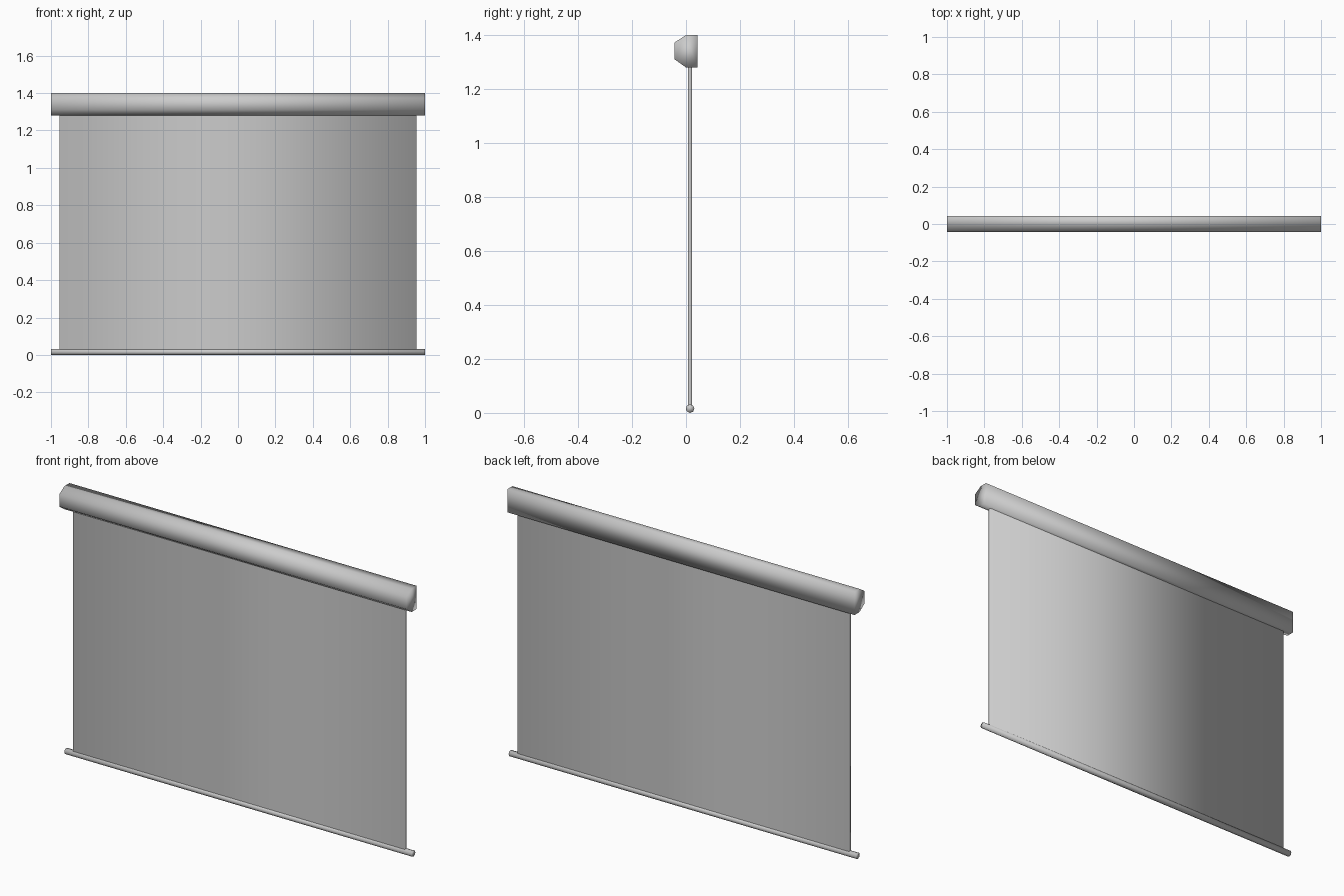
import bpy
import bmesh
import math

cube = bpy.data.objects.get("Cube")
if cube:
    bpy.data.objects.remove(cube, do_unlink=True)

grey = bpy.data.materials.new("light grey")
grey.use_nodes = True
colour = (0.6, 0.6, 0.6, 1)
grey.diffuse_color = colour
grey.node_tree.nodes["Principled BSDF"].inputs["Base Color"].default_value = colour


def extrude_along_x(name, profile, half_width, capped=True):
    """Sweep a closed (y, z) profile from -half_width to +half_width."""
    bm = bmesh.new()
    ends = [[bm.verts.new((x, y, z)) for y, z in profile]
            for x in (-half_width, half_width)]
    count = len(profile)
    for i in range(count):
        j = (i + 1) % count
        bm.faces.new((ends[0][i], ends[0][j], ends[1][j], ends[1][i]))
    if capped:
        for end in ends:
            bm.faces.new(end)
    return finish(name, bm)


def finish(name, bm):
    bmesh.ops.recalc_face_normals(bm, faces=bm.faces)
    for face in bm.faces:
        face.smooth = True
    mesh = bpy.data.meshes.new(name)
    bm.to_mesh(mesh)
    bm.free()
    mesh.materials.append(grey)
    obj = bpy.data.objects.new(name, mesh)
    bpy.context.collection.objects.link(obj)
    return obj


# Roller case: flat back, chamfered front
case = [(0.042, 1.40), (0, 1.40), (-0.042, 1.373),
        (-0.042, 1.31), (0, 1.28), (0.042, 1.28)]
extrude_along_x("roller_case", case, 1.0)

# Hanging screen: thin sleeve whose ends are hidden in the case and the bar
bm = bmesh.new()
bmesh.ops.create_cube(bm, size=1)
for v in bm.verts:
    v.co.x *= 1.91
    v.co.y = 0.015 + v.co.y * 0.015
    v.co.z = 1.29 if v.co.z > 0 else 0.02
bm.normal_update()
caps = [f for f in bm.faces if abs(f.normal.z) > 0.9]
bmesh.ops.delete(bm, geom=caps, context='FACES_ONLY')
finish("screen", bm)

# Round weight bar along the lower edge
sides = 8
radius = 0.016
bar = [(0.015 + radius * math.cos(math.tau * i / sides),
        radius + radius * math.sin(math.tau * i / sides)) for i in range(sides)]
extrude_along_x("bottom_bar", bar, 1.0)
